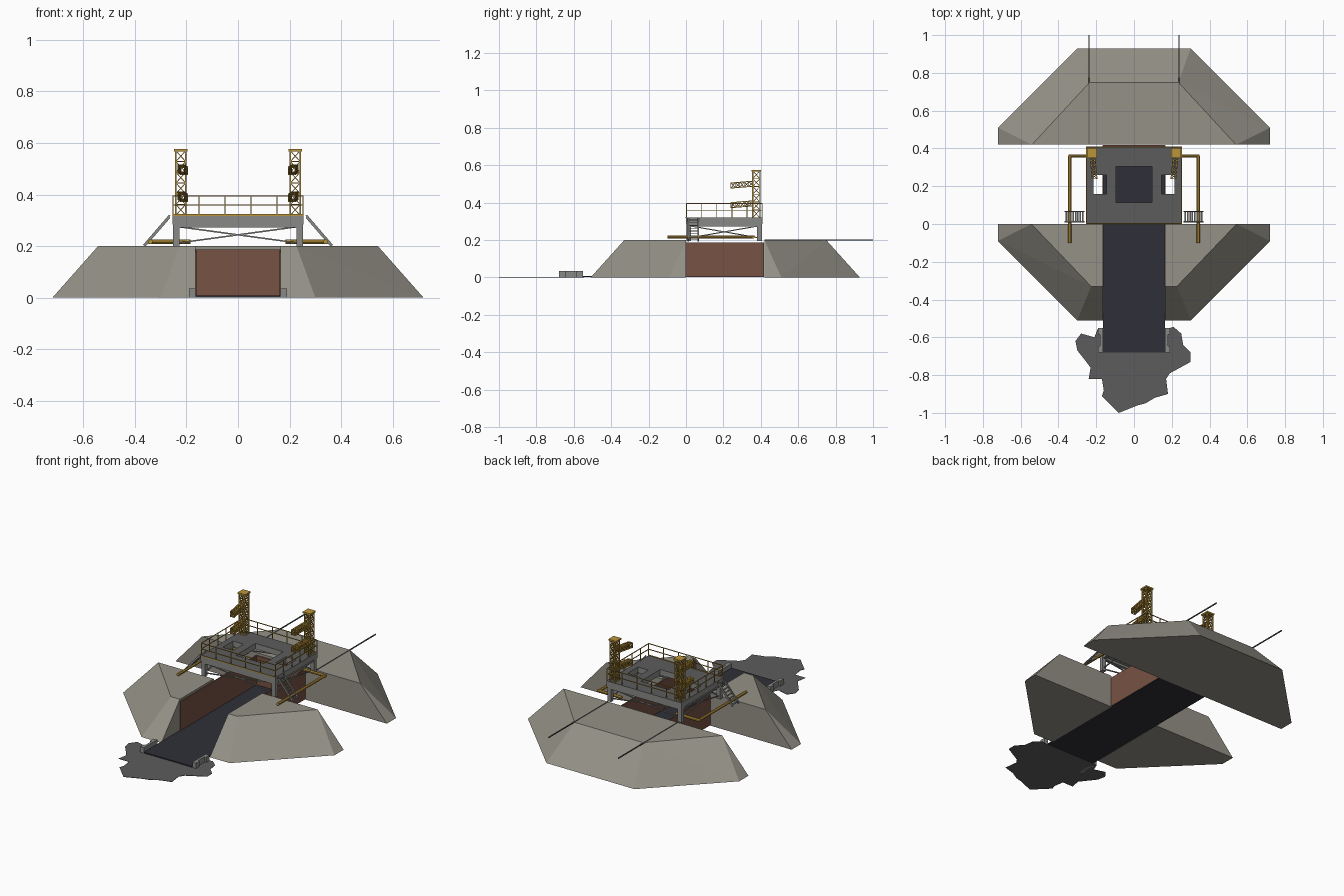
import bpy, bmesh, math
from mathutils import Vector, Matrix

if "Cube" in bpy.data.objects:
    bpy.data.objects.remove(bpy.data.objects["Cube"])


def material(name, r, g, b):
    m = bpy.data.materials.new(name)
    m.diffuse_color = (r, g, b, 1)
    m.use_nodes = True
    m.node_tree.nodes["Principled BSDF"].inputs["Base Color"].default_value = m.diffuse_color
    return m


CONCRETE = material("concrete", .30, .285, .245)
BRICK = material("rust brown", .185, .085, .058)
FLOOR = material("dark navy", .028, .028, .040)
DECK = material("dark grey", .108, .108, .108)
STEEL = material("light steel", .25, .25, .24)
YELLOW = material("safety yellow", .50, .30, .045)


def finish(name, bm, *mats):
    bmesh.ops.recalc_face_normals(bm, faces=bm.faces)
    me = bpy.data.meshes.new(name)
    bm.to_mesh(me)
    bm.free()
    for m in mats:
        me.materials.append(m)
    ob = bpy.data.objects.new(name, me)
    bpy.context.collection.objects.link(ob)
    return ob


def add_box(bm, x0, x1, y0, y1, z0, z1):
    mat = Matrix.Translation(((x0 + x1) / 2, (y0 + y1) / 2, (z0 + z1) / 2))
    mat = mat @ Matrix.Diagonal((abs(x1 - x0), abs(y1 - y0), abs(z1 - z0), 1))
    bmesh.ops.create_cube(bm, size=1, matrix=mat)


def add_rod(bm, a, b, r, sides=4):
    a, b = Vector(a), Vector(b)
    d = b - a
    mat = Matrix.Translation((a + b) / 2) @ d.to_track_quat('Z', 'Y').to_matrix().to_4x4()
    mat = mat @ Matrix.Rotation(math.pi / sides, 4, 'Z')
    bmesh.ops.create_cone(bm, cap_ends=True, segments=sides, radius1=r, radius2=r,
                          depth=d.length, matrix=mat)


def boxes(name, mat, *dims):
    bm = bmesh.new()
    for d in dims:
        add_box(bm, *d)
    return finish(name, bm, mat)


def hull(name, mat, pts):
    bm = bmesh.new()
    for p in pts:
        bm.verts.new(p)
    bmesh.ops.convex_hull(bm, input=bm.verts)
    bmesh.ops.dissolve_limit(bm, angle_limit=.03, verts=bm.verts, edges=bm.edges)
    return finish(name, bm, mat)


def truss(bm, ring, axis, bays, r, brace):
    """Four chords along axis, with rungs and crossed braces per bay."""
    ring, axis = [Vector(p) for p in ring], Vector(axis)
    for p in ring:
        add_rod(bm, p, p + axis, r)
    for i in range(bays + 1):
        lo, hi = axis * (i / bays), axis * ((i + 1) / bays)
        for k in range(4):
            a, b = ring[k], ring[(k + 1) % 4]
            add_rod(bm, a + lo, b + lo, brace)
            if i < bays:
                add_rod(bm, a + lo, b + hi, brace)
                add_rod(bm, b + lo, a + hi, brace)


# Earth berms
H = .2
hull("back_berm", CONCRETE, [(s * x, y, z) for s in (-1, 1) for x, y, z in (
    (.72, .42, 0), (.72, .51, 0), (.30, .93, 0), (.54, .42, H), (.235, .75, H))])
for s, side in ((-1, "left"), (1, "right")):
    hull(side + "_front_berm", CONCRETE, [(s * x, y, z) for x, y, z in (
        (.165, 0, 0), (.72, 0, 0), (.72, -.09, 0), (.30, -.51, 0), (.165, -.51, 0),
        (.165, 0, H), (.543, 0, H), (.227, -.33, H), (.165, -.33, H))])

# Flame trench floor and lining
boxes("trench_floor", FLOOR, (-.165, .165, -.68, .418, .002, .008))
boxes("trench_walls", BRICK, (-.167, -.161, -.33, .416, .004, .187),
      (.161, .167, -.33, .416, .004, .187), (-.165, .165, .41, .417, .004, .187))

# Scorched ground patch
outline = [(-.31, -.62), (-.28, -.58), (-.21, -.60), (-.19, -.55), (.19, -.55), (.21, -.545),
           (.25, -.58), (.26, -.64), (.30, -.68), (.30, -.73), (.19, -.79), (.17, -.82),
           (.18, -.90), (.11, -.92), (.06, -.95), (.02, -.96), (-.08, -1.0), (-.17, -.91),
           (-.16, -.88), (-.17, -.82), (-.24, -.82), (-.23, -.76), (-.26, -.72), (-.30, -.67)]
bm = bmesh.new()
bm.faces.new([bm.verts.new((x, y, 0)) for x, y in outline])
ext = bmesh.ops.extrude_face_region(bm, geom=bm.faces[:])
bmesh.ops.translate(bm, verts=[v for v in ext['geom'] if isinstance(v, bmesh.types.BMVert)],
                    vec=(0, 0, .002))
finish("scorched_ground", bm, DECK)

# Blocks at the trench mouth
for s, side in ((-1, "left"), (1, "right")):
    boxes(side + "_mouth_block", STEEL, (s * .165, s * .19, -.68, -.645, 0, .035),
          (s * .165, s * .19, -.585, -.55, 0, .035), (s * .165, s * .18, -.645, -.585, 0, .035))

# Launch deck with exhaust and service openings
xs = [-.255, -.215, -.145, -.095, .095, .145, .215, .255]
ys = [0, .115, .16, .26, .305, .41]
bm = bmesh.new()
grid = [[bm.verts.new((x, y, .285)) for y in ys] for x in xs]
for i in range(len(xs) - 1):
    for j in range(len(ys) - 1):
        if (i == 3 and 1 <= j <= 3) or (i in (1, 5) and j == 2):
            continue
        bm.faces.new((grid[i][j], grid[i + 1][j], grid[i + 1][j + 1], grid[i][j + 1]))
ext = bmesh.ops.extrude_face_region(bm, geom=bm.faces[:])
bmesh.ops.translate(bm, verts=[v for v in ext['geom'] if isinstance(v, bmesh.types.BMVert)],
                    vec=(0, 0, .035))
deck = finish("launch_deck", bm, STEEL, DECK)
for p in deck.data.polygons:
    if p.normal.z > .5:
        p.material_index = 1

# Deck girders, legs and cross bracing
boxes("deck_girders", STEEL, (-.25, .25, .005, .025, .272, .285), (-.25, .25, .385, .405, .272, .285),
      (-.25, -.23, .025, .385, .272, .285), (.23, .25, .025, .385, .272, .285))
boxes("deck_legs", STEEL, *[(s * .227, s * .252, y, y + .025, .195, .285)
                            for s in (-1, 1) for y in (.003, .38)])
bm = bmesh.new()
for y in (.015, .393):
    for s in (-1, 1):
        add_rod(bm, (s * .235, y, .212), (-s * .235, y, .276), .004)
for x in (-.24, .24):
    add_rod(bm, (x, .02, .212), (x, .39, .276), .004)
    add_rod(bm, (x, .39, .212), (x, .02, .276), .004)
finish("cross_bracing", bm, STEEL)

# Guard rail around the deck
bm = bmesh.new()
c = [(-.252, .003), (.252, .003), (.252, .407), (-.252, .407)]
for k in range(4):
    (ax, ay), (bx, by) = c[k], c[(k + 1) % 4]
    for z in (.36, .395):
        add_rod(bm, (ax, ay, z), (bx, by, z), .0028)
    for i in range(5):
        x, y = ax + (bx - ax) * i / 5, ay + (by - ay) * i / 5
        add_rod(bm, (x, y, .318), (x, y, .396), .0028)
add_box(bm, -.255, .255, -.003, .001, .318, .324)
finish("guard_rail", bm, YELLOW)

for s, side in ((-1, "left"), (1, "right")):
    # Lattice light tower with cap
    bm = bmesh.new()
    x0, x1, y0, y1 = s * .203, s * .241, .357, .395
    truss(bm, [(x0, y0, .32), (x1, y0, .32), (x1, y1, .32), (x0, y1, .32)],
          (0, 0, .25), 6, .004, .0025)
    add_box(bm, s * .196, s * .248, .35, .402, .567, .576)
    finish(side + "_tower", bm, YELLOW)

    # Lattice service arms reaching forward
    bm = bmesh.new()
    for z in (.383, .488):
        truss(bm, [(s * .208, .36, z), (s * .233, .36, z), (s * .233, .36, z + .027),
                   (s * .208, .36, z + .027)], (-s * .012, -.12, -.01), 5, .0035, .0025)
    finish(side + "_arms", bm, YELLOW)

    # Supply pipe with elbow
    bm = bmesh.new()
    add_rod(bm, (s * .34, -.10, .217), (s * .34, .36, .217), .009, 8)
    add_rod(bm, (s * .348, .36, .217), (s * .185, .36, .217), .009, 8)
    finish(side + "_pipe", bm, YELLOW)

    # Access stairs
    bm = bmesh.new()
    for y in (.012, .066):
        for dz in (0, .008):
            add_rod(bm, (s * .265, y, .312 + dz), (s * .366, y, .195 + dz), .0045)
    for i in range(8):
        x, z = .272 + i * .0125, .308 - i * .0148
        add_box(bm, s * (x - .004), s * (x + .004), .012, .066, z - .002, z + .002)
    finish(side + "_stairs", bm, STEEL)

    # Long rail over the back berm
    bm = bmesh.new()
    add_rod(bm, (s * .238, .42, .2), (s * .238, 1.0, .2), .004)
    finish(side + "_back_rod", bm, DECK)
